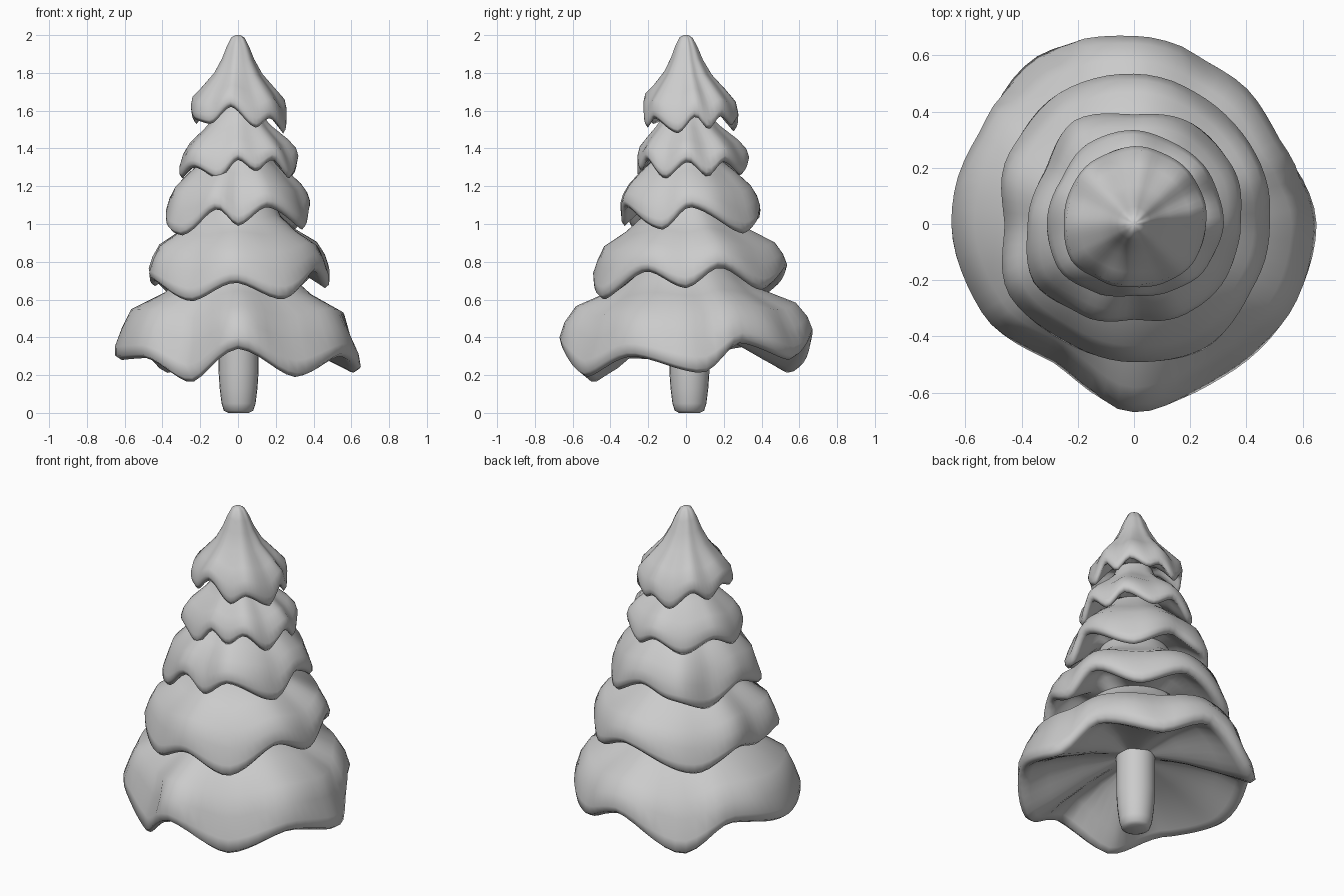
import bpy, bmesh
from math import cos, sin, pi, radians

if "Cube" in bpy.data.objects:
    bpy.data.objects.remove(bpy.data.objects["Cube"])

SEG = 72


def periodic(points, ang):
    """Eased interpolation through (degrees, value) points around a circle."""
    pts = sorted((a % 360, v) for a, v in points)
    pts = [(pts[-1][0] - 360, pts[-1][1])] + pts + [(pts[0][0] + 360, pts[0][1])]
    for (a0, v0), (a1, v1) in zip(pts, pts[1:]):
        if a0 <= ang <= a1:
            t = (ang - a0) / (a1 - a0)
            return v0 + (v1 - v0) * (0.3 * t + 0.7 * (1 - cos(pi * t)) / 2)


def loft(name, ring_func, seg, caps=(0,)):
    """Skin rings given by ring_func(angle) -> [(r, z), ...]; caps lists the ring ends to close."""
    bm = bmesh.new()
    cols = []
    for i in range(seg):
        d = 360 * i / seg
        a = radians(d)
        cols.append([bm.verts.new((r * cos(a), r * sin(a), z)) for r, z in ring_func(d)])
    for i in range(seg):
        p, q = cols[i], cols[(i + 1) % seg]
        for k in range(len(p) - 1):
            bm.faces.new((p[k], p[k + 1], q[k + 1], q[k]))
    for c in caps:
        bm.faces.new([col[c] for col in cols])
    bmesh.ops.recalc_face_normals(bm, faces=bm.faces)
    me = bpy.data.meshes.new(name)
    bm.to_mesh(me)
    bm.free()
    ob = bpy.data.objects.new(name, me)
    bpy.context.collection.objects.link(ob)
    for f in me.polygons:
        f.use_smooth = True
    return ob


def tier(name, top, shoulder, radii, hem, inner, flare=0.4, caps=()):
    """Drooping skirt: top = upper profile, radii every 30 degrees, hem = scalloped edge,
    inner = (r, z) where the underside meets the part below."""
    rad = [(30 * i, r) for i, r in enumerate(radii)]
    rm = sum(radii) / len(radii)
    hm = sum(z for _, z in hem) / len(hem)

    def rings(d):
        R, h = periodic(rad, d), periodic(hem, d)
        k = R / rm
        dh = h - hm
        f = max(-0.06, flare * min(0, dh - 0.04))   # low lobes kick outward at the tip
        out = []
        for i, (r, z) in enumerate(top):
            w = i / len(top)
            out.append((r * (1 + (k - 1) * w), z + 0.3 * dh * w))
        zs = shoulder[1] + 0.35 * dh
        out.append((shoulder[0] * k * (1 + f / 3), zs))
        out.append(((0.96 + f) * R, h + 0.62 * (zs - h)))
        out.append(((1 + f / 2) * R, h + 0.27 * (zs - h)))
        out.append((0.985 * R, h + 0.02))
        out.append((0.94 * R, h))
        out.append((0.88 * R, h + 0.02))
        # underside rises toward the part below
        out.append((0.72 * R, h + 0.07))
        out.append((0.36 * R + 0.5 * inner[0], (h + 0.09 + inner[1]) / 2))
        out.append(inner)
        return out
    return loft(name, rings, SEG, caps)


# Foliage tiers, bottom to top
tier("tier_bottom", [(.25, .77), (.30, .71), (.385, .635)], (.56, .545),
     [.66, .60, .64, .67, .70, .64, .66, .635, .58, .67, .64, .645],
     [(-90, .34), (-60, .19), (-28, .30), (8, .21), (30, .37), (64, .28), (90, .39),
      (124, .21), (148, .35), (184, .28), (215, .29), (243, .16)],
     (.1, .45), flare=.8)

tier("tier_lower", [(.19, 1.12), (.23, 1.04), (.32, .96)], (.445, .88),
     [.49, .50, .52, .535, .545, .515, .465, .515, .495, .495, .52, .48],
     [(-92, .69), (-62, .60), (-27, .75), (0, .66), (22, .77), (54, .65), (85, .75),
      (132, .62), (162, .72), (185, .67), (203, .70), (238, .59)], (.25, .77))

tier("tier_middle", [(.15, 1.39), (.19, 1.33), (.26, 1.27)], (.34, 1.19),
     [.38, .41, .42, .39, .43, .375, .38, .42, .375, .345, .37, .385],
     [(-90, .99), (-64, 1.09), (-20, .97), (3, 1.09), (50, .95), (85, 1.06), (115, 1.01),
      (144, .94), (178, 1.04), (220, .94), (252, 1.08)], (.19, 1.12))

tier("tier_upper", [(.10, 1.63), (.125, 1.57), (.175, 1.51)], (.255, 1.435),
     [.32, .325, .325, .335, .335, .305, .315, .315, .285, .255, .275, .305],
     [(-113, 1.24), (-90, 1.34), (-68, 1.28), (-48, 1.34), (-22, 1.24), (2, 1.33),
      (22, 1.25), (40, 1.33), (70, 1.26), (92, 1.32), (122, 1.25), (155, 1.31),
      (187, 1.24), (218, 1.30)], (.15, 1.39))

tier("tier_top", [(.012, 2.0), (.035, 1.985), (.06, 1.935), (.085, 1.87), (.128, 1.79)],
     (.195, 1.71),
     [.26, .27, .275, .28, .27, .26, .25, .26, .235, .225, .24, .255],
     [(-130, 1.53), (-100, 1.62), (-65, 1.51), (-45, 1.56), (-10, 1.48), (12, 1.57),
      (28, 1.50), (45, 1.57), (68, 1.52), (82, 1.55), (104, 1.49), (133, 1.59),
      (155, 1.53), (180, 1.59), (205, 1.55)], (.10, 1.63), caps=(0,))

# Trunk with rounded foot
trunk = loft("trunk", lambda d: [(.055, 0), (.078, .012), (.09, .05), (.10, .13),
                                 (.106, .22), (.106, .46)], 24)
trunk.location = (.003, .018, 0)
